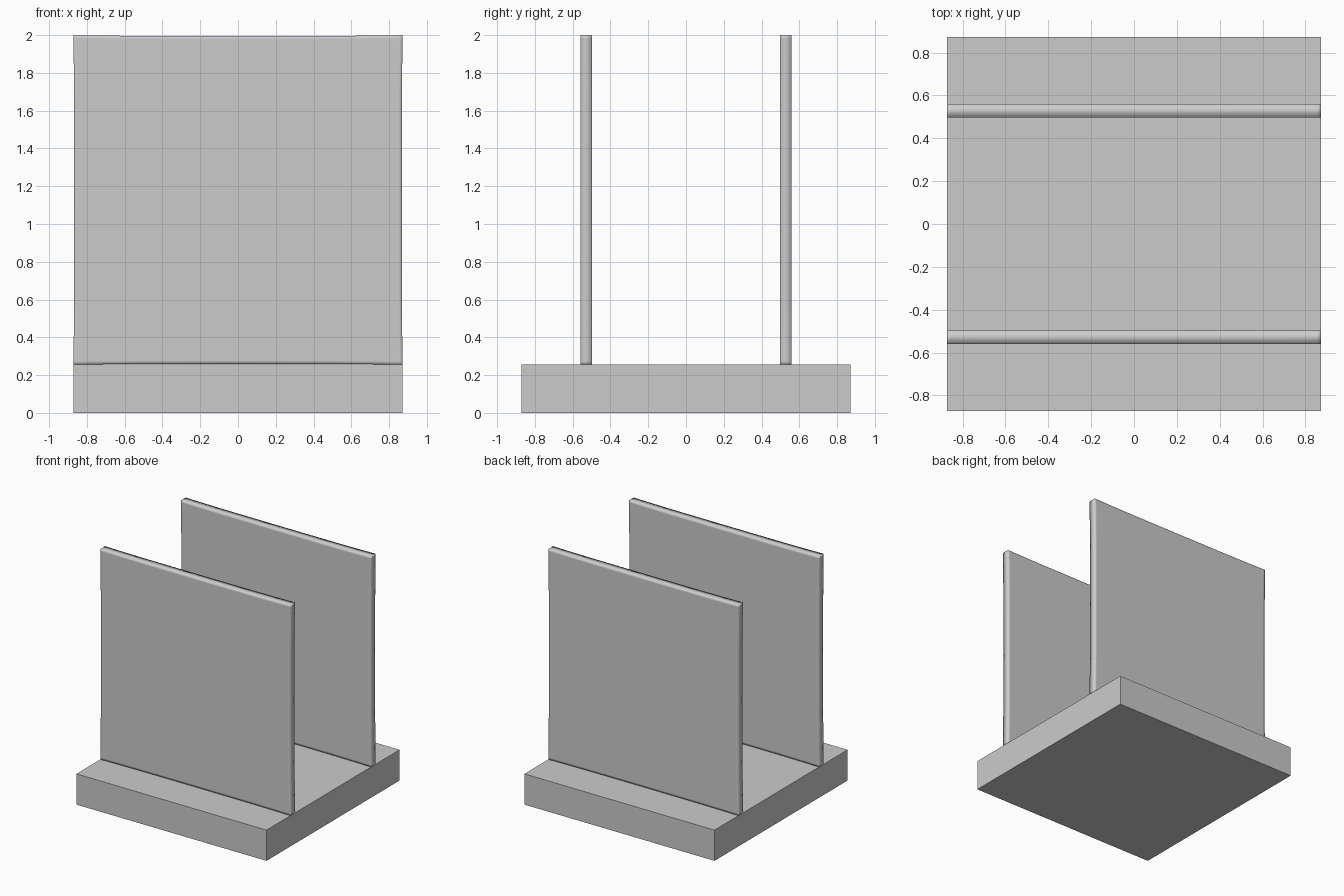
import bpy, bmesh
from mathutils import Vector

if "Cube" in bpy.data.objects:
    bpy.data.objects.remove(bpy.data.objects["Cube"])

HALF = 0.872        # half width of base and panels
BASE_TOP = 0.255
PANEL_Y = 0.528
PANEL_T = 0.063
BOW = 0.005         # slight inward bow of the panel rims


def box(name, centre, size):
    bm = bmesh.new()
    bmesh.ops.create_cube(bm, size=1.0)
    bmesh.ops.scale(bm, vec=size, verts=bm.verts)
    me = bpy.data.meshes.new(name)
    bm.to_mesh(me)
    bm.free()
    ob = bpy.data.objects.new(name, me)
    ob.location = centre
    bpy.context.collection.objects.link(ob)
    return ob


def panel(name, y):
    height = 2.0 - BASE_TOP
    ob = box(name, (0, y, BASE_TOP + height / 2), (HALF * 2, PANEL_T, height))
    half = Vector((HALF, PANEL_T / 2, height / 2))
    bm = bmesh.new()
    bm.from_mesh(ob.data)
    # narrow support bands by the rim plus a few loops to carry the bow
    for axis in (0, 2):
        normal = Vector((0, 0, 0))
        normal[axis] = 1
        for f in (-0.98, -0.88, -0.6, 0, 0.6, 0.88, 0.98):
            bmesh.ops.bisect_plane(bm, geom=bm.verts[:] + bm.edges[:] + bm.faces[:],
                                   plane_co=normal * half[axis] * f, plane_no=normal)
    # rims dip inward between the four corners
    for v in bm.verts:
        u, w = v.co.x / half.x, v.co.z / half.z
        v.co.x -= BOW * u * (1 - w ** 4)
        v.co.z -= BOW * w * (1 - u ** 4)
    bmesh.ops.recalc_face_normals(bm, faces=bm.faces)
    for f in bm.faces:
        f.smooth = True
    bm.to_mesh(ob.data)
    bm.free()
    return ob


# Square base slab
box("base", (0, 0, BASE_TOP / 2), (HALF * 2, HALF * 2, BASE_TOP))

# Two upright panels
panel("front_panel", -PANEL_Y)
panel("back_panel", PANEL_Y)
